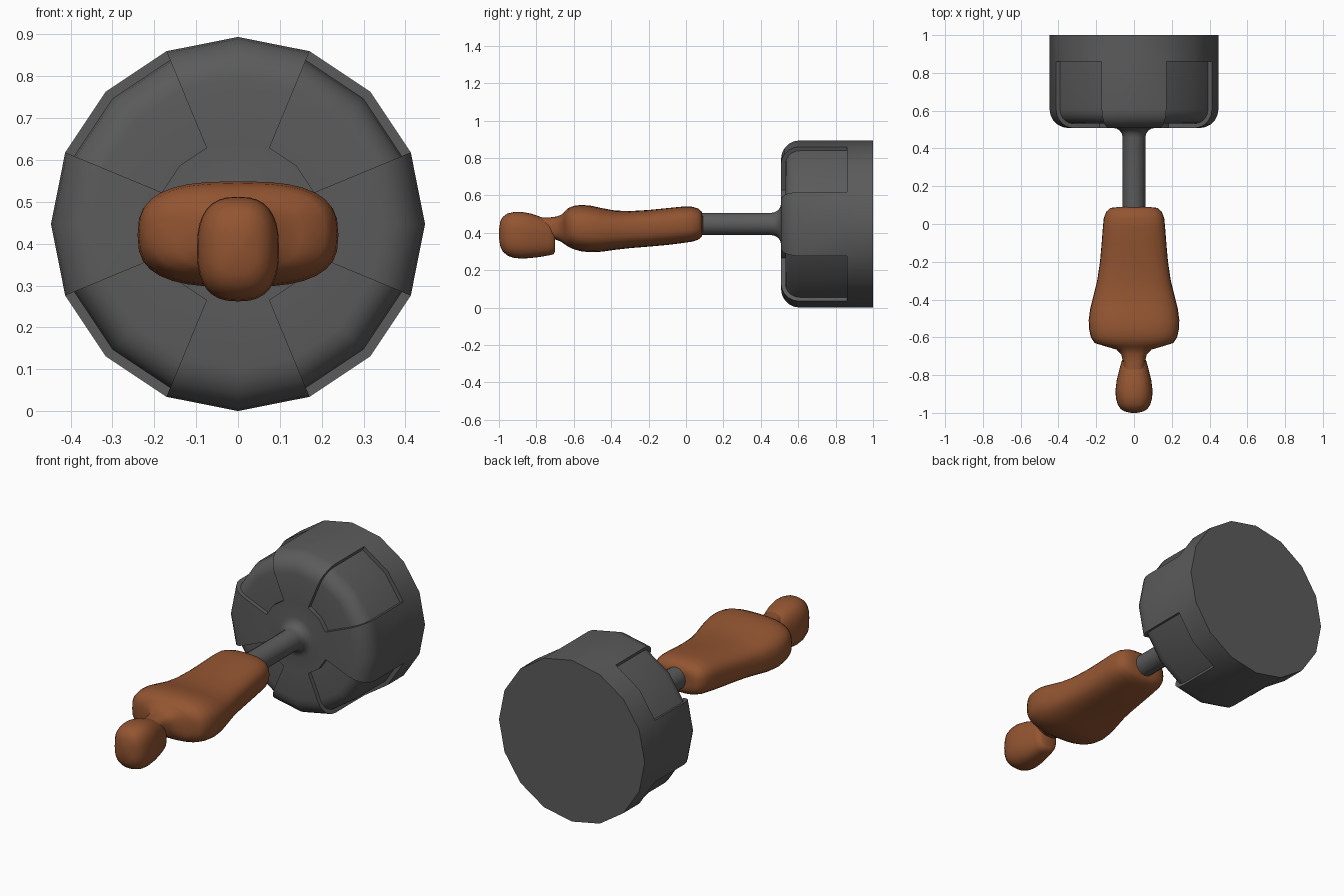
import bpy, bmesh, math

if "Cube" in bpy.data.objects:
    bpy.data.objects.remove(bpy.data.objects["Cube"])

CZ = 0.447          # height of the drum axis
SIDES = 16


def material(name, rgb):
    m = bpy.data.materials.new(name)
    m.diffuse_color = (*rgb, 1)
    m.use_nodes = True
    m.node_tree.nodes["Principled BSDF"].inputs["Base Color"].default_value = m.diffuse_color
    return m


GREY = material("dark grey metal", (0.105, 0.105, 0.105))
BROWN = material("brown wood", (0.29, 0.09, 0.031))


def finish(bm, name, mat, angle):
    bmesh.ops.recalc_face_normals(bm, faces=bm.faces)
    me = bpy.data.meshes.new(name)
    bm.to_mesh(me)
    bm.free()
    ob = bpy.data.objects.new(name, me)
    me.materials.append(mat)
    bpy.context.collection.objects.link(ob)
    bpy.ops.object.select_all(action='DESELECT')
    ob.select_set(True)
    bpy.context.view_layer.objects.active = ob
    bpy.ops.object.shade_smooth_by_angle(angle=math.radians(angle))
    return ob


# Drum with shaft: profile of (radius, y) turned around the y axis
def drum():
    R, RC, FRONT, DEPTH = 0.447, 0.1, 0.508, 0.023
    prof = [(0.06, 0.05)]
    for k in range(5):                                  # fillet from shaft to drum
        a = math.pi / 2 * k / 4
        prof.append((0.11 - 0.05 * math.cos(a), FRONT - 0.05 + 0.05 * math.sin(a)))
    first = len(prof)
    prof.append((0.197, FRONT))
    for k in range(6):                                  # rounded front rim
        a = math.pi / 2 * k / 5
        prof.append((R - RC + RC * math.sin(a), FRONT + RC - RC * math.cos(a)))
    prof.append((R, 0.86))
    last = len(prof) - 1
    prof.append((R, 1.0))

    bm = bmesh.new()
    cache = {}

    def v(i, j, sunk=False):
        i %= SIDES
        if (i, j, sunk) not in cache:
            r, y = prof[j]
            if sunk:
                nr, ny = max(r - (R - RC), 0), min(y - (FRONT + RC), 0)
                n = math.hypot(nr, ny)
                r, y = r - DEPTH * nr / n, y - DEPTH * ny / n
            a = 2 * math.pi * i / SIDES
            cache[i, j, sunk] = bm.verts.new((r * math.cos(a), y, CZ + r * math.sin(a)))
        return cache[i, j, sunk]

    for i in range(SIDES):
        panel = i % 4 in (1, 2)                         # four sunk panels on the diagonals
        for j in range(len(prof) - 1):
            s = panel and first <= j < last
            bm.faces.new((v(i, j, s), v(i + 1, j, s), v(i + 1, j + 1, s), v(i, j + 1, s)))
            if s:                                       # side wall of the panel
                e = i if i % 4 == 1 else i + 1
                bm.faces.new((v(e, j), v(e, j + 1), v(e, j + 1, True), v(e, j, True)))
        if panel:                                       # inner and back walls of the panel
            for j in (first, last):
                bm.faces.new((v(i, j), v(i + 1, j), v(i + 1, j, True), v(i, j, True)))
    for j in (0, len(prof) - 1):
        bm.faces.new([v(i, j) for i in range(SIDES)])
    return finish(bm, "drum_and_shaft", GREY, 32)


# Loft of rounded-box sections: (y, half width, top z, bottom z)
def loft(name, rings, power, n=32):
    bm = bmesh.new()
    loops = []
    for y, w, top, bot in rings:
        c, h = (top + bot) / 2, (top - bot) / 2
        loop = []
        for k in range(n):
            a = 2 * math.pi * k / n
            ca, sa = math.cos(a), math.sin(a)
            x = math.copysign(abs(ca) ** (2 / power), ca)
            z = math.copysign(abs(sa) ** (2 / power), sa)
            loop.append(bm.verts.new((w * x, y, c + h * z)))
        loops.append(loop)
    for a, b in zip(loops, loops[1:]):
        for k in range(n):
            bm.faces.new((a[k], a[(k + 1) % n], b[(k + 1) % n], b[k]))
    bm.faces.new(loops[0])
    bm.faces.new(loops[-1])
    return finish(bm, name, BROWN, 60)


drum()

# Grip with the thin neck behind it
loft("grip", [
    (0.090, 0.08, 0.490, 0.405), (0.085, 0.125, 0.512, 0.380),
    (0.065, 0.147, 0.530, 0.363), (0.030, 0.160, 0.540, 0.352),
    (-0.02, 0.165, 0.540, 0.345), (-0.10, 0.171, 0.532, 0.335),
    (-0.20, 0.180, 0.522, 0.326), (-0.30, 0.195, 0.516, 0.318),
    (-0.38, 0.215, 0.519, 0.309), (-0.45, 0.232, 0.532, 0.299),
    (-0.51, 0.240, 0.545, 0.296), (-0.56, 0.237, 0.549, 0.301),
    (-0.60, 0.228, 0.544, 0.312), (-0.63, 0.208, 0.532, 0.326),
    (-0.648, 0.150, 0.515, 0.338), (-0.665, 0.092, 0.498, 0.350),
    (-0.69, 0.068, 0.487, 0.362), (-0.73, 0.057, 0.482, 0.368),
    (-0.78, 0.055, 0.482, 0.370)], 2.8)

# End knob
loft("end_knob", [
    (-0.700, 0.045, 0.430, 0.300), (-0.708, 0.058, 0.450, 0.285),
    (-0.735, 0.068, 0.468, 0.279), (-0.78, 0.080, 0.486, 0.271),
    (-0.83, 0.092, 0.503, 0.265), (-0.88, 0.098, 0.512, 0.262),
    (-0.92, 0.096, 0.511, 0.266), (-0.955, 0.087, 0.503, 0.278),
    (-0.98, 0.070, 0.485, 0.300), (-0.993, 0.048, 0.460, 0.328),
    (-1.0, 0.015, 0.415, 0.375)], 2.6)
